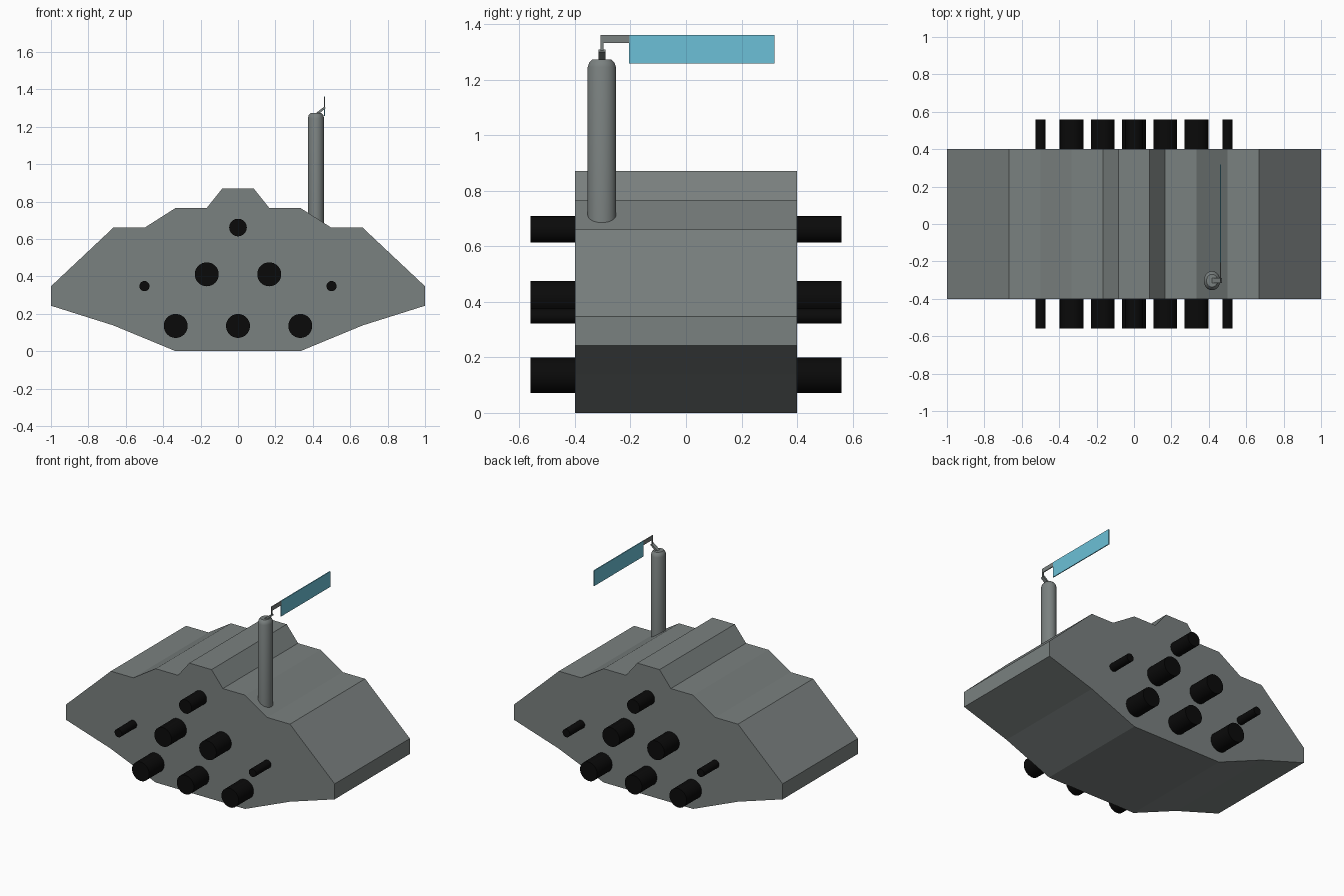
import bpy, bmesh, math
from mathutils import Vector

if "Cube" in bpy.data.objects:
    bpy.data.objects.remove(bpy.data.objects["Cube"])


def material(name, rgb):
    m = bpy.data.materials.new(name)
    m.diffuse_color = (*rgb, 1)
    m.use_nodes = True
    m.node_tree.nodes["Principled BSDF"].inputs["Base Color"].default_value = m.diffuse_color
    return m


GREY = material("hull grey", (0.195, 0.218, 0.214))
BLACK = material("wheel black", (0.003, 0.003, 0.003))
BLUE = material("flag blue", (0.15, 0.53, 0.68))


def finish(name, bm, mat, smooth=False):
    bmesh.ops.recalc_face_normals(bm, faces=bm.faces)
    me = bpy.data.meshes.new(name)
    bm.to_mesh(me)
    bm.free()
    me.materials.append(mat)
    ob = bpy.data.objects.new(name, me)
    bpy.context.collection.objects.link(ob)
    if smooth:
        bpy.ops.object.select_all(action='DESELECT')
        ob.select_set(True)
        bpy.context.view_layer.objects.active = ob
        bpy.ops.object.shade_smooth_by_angle(angle=math.radians(30))
    return ob


def prism(name, profile, y0, y1, mat):
    """Extrude an x/z outline from y0 to y1."""
    bm = bmesh.new()
    face = bm.faces.new([bm.verts.new((x, y0, z)) for x, z in profile])
    ext = bmesh.ops.extrude_face_region(bm, geom=[face])
    moved = [v for v in ext["geom"] if isinstance(v, bmesh.types.BMVert)]
    bmesh.ops.translate(bm, verts=moved, vec=(0, y1 - y0, 0))
    return finish(name, bm, mat)


def box(name, x, y, z, mat):
    return prism(name, [(x[0], z[0]), (x[1], z[0]), (x[1], z[1]), (x[0], z[1])],
                 y[0], y[1], mat)


def lathe(name, rings, centre, mat, scale=(1, 1), axis='Z', sides=32):
    """Stack of (radius, height) rings, capped at both ends."""
    bm = bmesh.new()
    rows = []
    for r, h in rings:
        row = []
        for i in range(sides):
            a = 2 * math.pi * i / sides
            u, v = r * scale[0] * math.cos(a), r * scale[1] * math.sin(a)
            p = Vector((u, v, h)) if axis == 'Z' else Vector((u, h, v))
            row.append(bm.verts.new(p + Vector(centre)))
        rows.append(row)
    for a, b in zip(rows, rows[1:]):
        for i in range(sides):
            j = (i + 1) % sides
            bm.faces.new((a[i], a[j], b[j], b[i]))
    bm.faces.new(rows[0])
    bm.faces.new(rows[-1])
    return finish(name, bm, mat, True)


# Hull: mirrored half outline, extruded across the width
half = [(0.333, 0), (0.667, 0.138), (1, 0.243), (1, 0.347), (0.667, 0.66),
        (0.5, 0.66), (0.333, 0.766), (0.167, 0.766), (0.083, 0.871)]
prism("hull", half + [(-x, z) for x, z in reversed(half)], -0.4, 0.4, GREY)

# Wheels: axles passing right through the hull
wheels = [(0, 0.661, 0.047), (0, 0.135, 0.064)]
for s in (-1, 1):
    wheels += [(s * 0.333, 0.135, 0.064), (s * 0.167, 0.411, 0.064),
               (s * 0.5, 0.348, 0.027)]
for x, z, r in wheels:
    lathe("wheel", [(r, -0.56), (r, 0.56)], (x, 0, z), BLACK, axis='Y')

# Mast: slightly oval post with a rounded shoulder
lathe("mast", [(0.051, 0.62), (0.051, 1.245), (0.045, 1.262), (0.034, 1.273)],
      (0.417, -0.303, 0), GREY, scale=(0.86, 1))

# Bracket: slanted arm, thin upright and horizontal bar
prism("slanted_arm", [(0.410, 1.268), (0.424, 1.262), (0.470, 1.300), (0.462, 1.308)],
      -0.315, -0.290, GREY)
box("upright", (0.460, 0.466), (-0.308, -0.297), (1.298, 1.36), GREY)
box("flag_bar", (0.460, 0.466), (-0.308, -0.204), (1.332, 1.36), GREY)

# Flag plate
box("flag", (0.460, 0.466), (-0.206, 0.318), (1.257, 1.361), BLUE)
